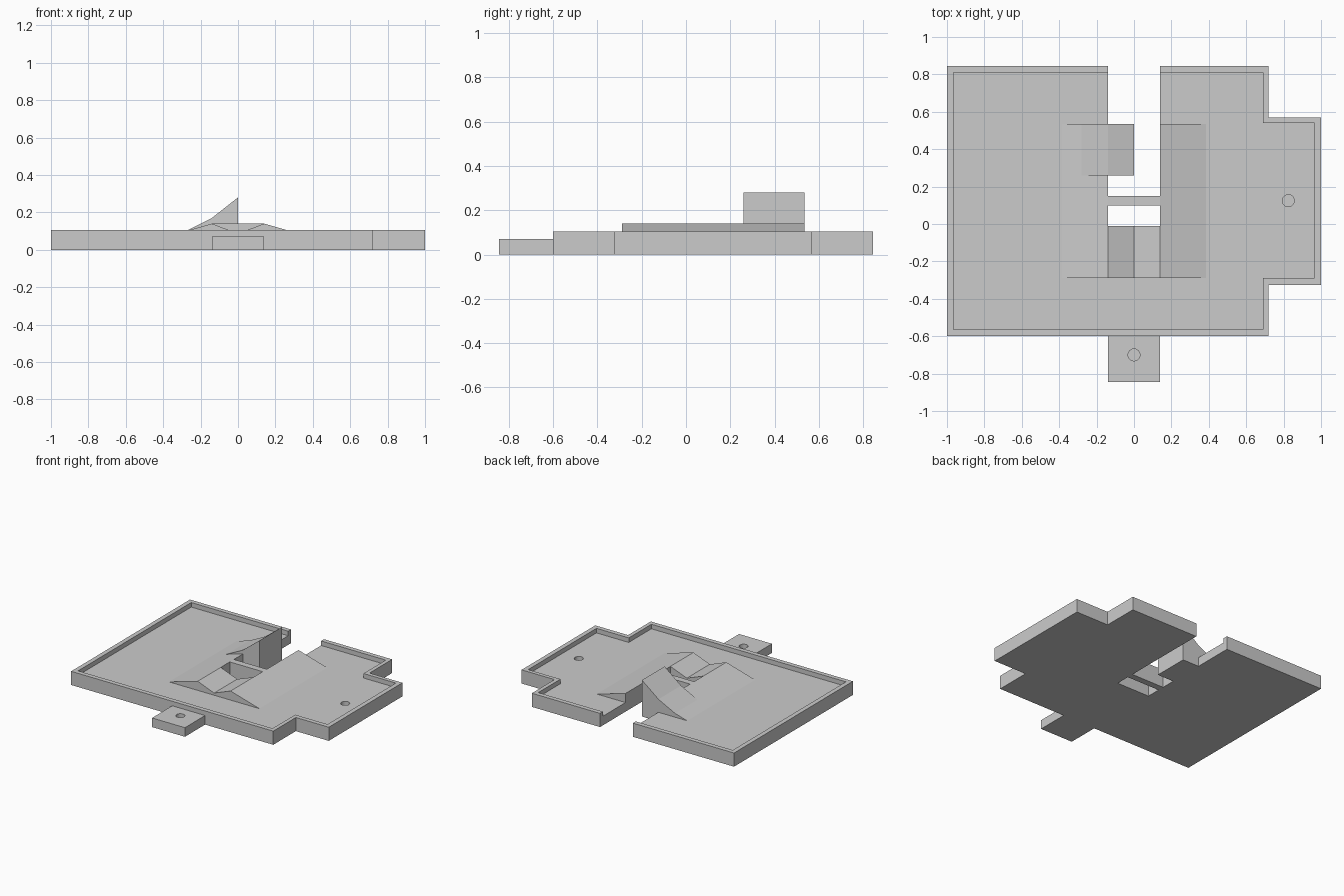
import bpy, bmesh

if "Cube" in bpy.data.objects:
    bpy.data.objects.remove(bpy.data.objects["Cube"])

FLOOR, RIM, PEAK = 0.07, 0.105, 0.14


def prism(name, pts, a, b, axis='z'):
    """Extrude a 2D profile from a to b along z (xy profile) or y (xz profile)."""
    bm = bmesh.new()
    place = (lambda p, h: (p[0], p[1], h)) if axis == 'z' else (lambda p, h: (p[0], h, p[1]))
    lo = [bm.verts.new(place(p, a)) for p in pts]
    hi = [bm.verts.new(place(p, b)) for p in pts]
    bm.faces.new(lo)
    bm.faces.new(hi)
    n = len(pts)
    for i in range(n):
        j = (i + 1) % n
        bm.faces.new((lo[i], lo[j], hi[j], hi[i]))
    bmesh.ops.recalc_face_normals(bm, faces=bm.faces)
    me = bpy.data.meshes.new(name)
    bm.to_mesh(me)
    bm.free()
    ob = bpy.data.objects.new(name, me)
    bpy.context.collection.objects.link(ob)
    return ob


def rect(x0, y0, x1, y1):
    return [(x0, y0), (x1, y0), (x1, y1), (x0, y1)]


def cut(ob, cutter):
    mod = ob.modifiers.new("cut", 'BOOLEAN')
    mod.operation, mod.solver, mod.object = 'DIFFERENCE', 'EXACT', cutter
    bpy.context.view_layer.objects.active = ob
    bpy.ops.object.modifier_apply(modifier=mod.name)
    bpy.data.objects.remove(cutter)


def dent(ob, x, y):
    bpy.ops.mesh.primitive_cylinder_add(vertices=24, radius=0.032, depth=0.1,
                                        location=(x, y, FLOOR + 0.01))
    cut(ob, bpy.context.object)


# Tray with side ear, open slot and shallow pocket leaving an outer rim
tray = prism("tray", [(-1, -0.6), (0.72, -0.6), (0.72, -0.325), (1, -0.325),
                      (1, 0.57), (0.72, 0.57), (0.72, 0.845), (0.14, 0.845),
                      (0.14, -0.01), (-0.14, -0.01), (-0.14, 0.845), (-1, 0.845)], 0, RIM)
cut(tray, prism("pocket", [(-0.965, -0.565), (0.69, -0.565), (0.69, -0.29), (0.965, -0.29),
                           (0.965, 0.54), (0.69, 0.54), (0.69, 0.81), (-0.965, 0.81)],
                FLOOR, 0.3))
dent(tray, 0.825, 0.125)

# Front tab with its dent
tab = prism("front_tab", rect(-0.14, -0.845, 0.14, -0.6), 0, FLOOR)
dent(tab, 0, -0.7)

# Twin ramps joined by a shallow valley in front of the slot
prism("valley_ramp", [(-0.385, FLOOR), (0.385, FLOOR), (0.14, PEAK), (0, 0.087),
                      (-0.14, PEAK)], -0.29, -0.01, 'y')
for side, s in (("left", -1), ("right", 1)):
    prism(side + "_ramp", [(s * 0.385, FLOOR), (s * 0.14, FLOOR), (s * 0.14, PEAK)],
          -0.01, 0.535, 'y')

# Steep kicker wedge reaching over half of the slot
prism("kicker_wedge", [(-0.28, 0.1), (-0.14, 0.17), (0, 0.28), (0, 0), (-0.14, 0),
                       (-0.14, 0.1)], 0.26, 0.535, 'y')

# Narrow bridge across the slot
prism("slot_bridge", rect(-0.14, 0.1, 0.14, 0.15), 0, PEAK)
